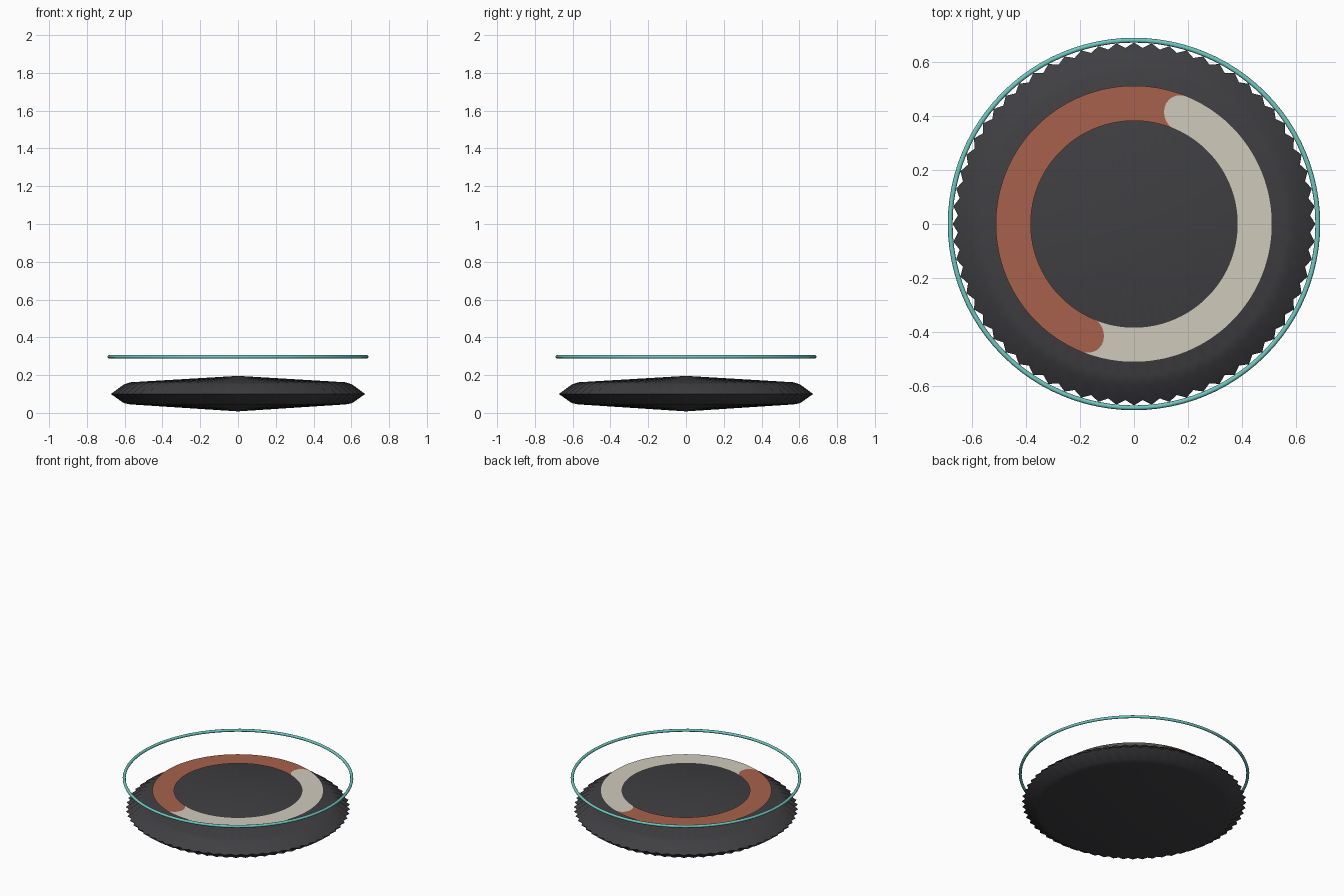
import bpy
import bmesh
from math import sin, cos, pi, sqrt, radians

cube = bpy.data.objects.get("Cube")
if cube:
    bpy.data.objects.remove(cube, do_unlink=True)


def material(name, color):
    mat = bpy.data.materials.new(name)
    mat.use_nodes = True
    mat.diffuse_color = (*color, 1)
    bsdf = mat.node_tree.nodes["Principled BSDF"]
    bsdf.inputs["Base Color"].default_value = (*color, 1)
    bsdf.inputs["Roughness"].default_value = 0.7
    return mat


def finish(bm, name, mat, fix_normals=True):
    if fix_normals:
        bmesh.ops.recalc_face_normals(bm, faces=bm.faces)
    mesh = bpy.data.meshes.new(name)
    bm.to_mesh(mesh)
    bm.free()
    mesh.materials.append(mat)
    obj = bpy.data.objects.new(name, mesh)
    bpy.context.collection.objects.link(obj)
    return obj


def smooth(obj, angle):
    bpy.ops.object.select_all(action='DESELECT')
    obj.select_set(True)
    bpy.context.view_layer.objects.active = obj
    bpy.ops.object.shade_smooth_by_angle(angle=radians(angle))


charcoal = material("charcoal", (0.05, 0.05, 0.056))
rust = material("rust", (0.39, 0.12, 0.072))
cream = material("cream", (0.63, 0.59, 0.50))
teal = material("teal", (0.156, 0.57, 0.52))


# Fluted dish: a shallow double cone whose rim alternates ridge and valley
def fluted_dish(teeth=64):
    bm = bmesh.new()
    profile = [(0.57, 0.162), (0.605, 0.15), (0.673, 0.10), (0.605, 0.052), (0.57, 0.045)]
    steps = teeth * 2
    rings = []
    for r, z in profile:
        ring = []
        for i in range(steps):
            a = 2 * pi * i / steps
            rr = r * (0.972 if i % 2 else 1)
            ring.append(bm.verts.new((rr * cos(a), rr * sin(a), z)))
        rings.append(ring)
    top = bm.verts.new((0, 0, 0.196))
    bottom = bm.verts.new((0, 0, 0.008))
    for i in range(steps):
        j = (i + 1) % steps
        bm.faces.new((top, rings[0][i], rings[0][j]))
        bm.faces.new((bottom, rings[-1][j], rings[-1][i]))
        for upper, lower in zip(rings, rings[1:]):
            bm.faces.new((upper[i], lower[i], lower[j], upper[j]))
    return finish(bm, "fluted_dish", charcoal)


# Half band: a flat arc with one rounded end and one matching hollow end
def half_band(name, start, mat, mid=0.448, half=0.065, z=0.217):
    bm = bmesh.new()
    across, along = 12, 64
    rows = []
    for k in range(across + 1):
        s = -half * cos(pi * k / across)
        bulge = sqrt(max(half * half - s * s, 0)) / mid
        row = []
        for i in range(along + 1):
            a = start + bulge + pi * i / along
            row.append(bm.verts.new(((mid + s) * cos(a), (mid + s) * sin(a), z)))
        rows.append(row)
    for inner, outer in zip(rows, rows[1:]):
        for i in range(along):
            bm.faces.new((inner[i], outer[i], outer[i + 1], inner[i + 1]))
    return finish(bm, name, mat, fix_normals=False)


smooth(fluted_dish(), 40)
half_band("rust_half_band", radians(67), rust)
half_band("cream_half_band", radians(247), cream)

# Thin hoop floating above the dish
bpy.ops.mesh.primitive_torus_add(major_radius=0.682, minor_radius=0.009,
                                 major_segments=96, minor_segments=10,
                                 location=(0, 0, 0.297))
hoop = bpy.context.object
hoop.name = "hoop"
hoop.data.materials.append(teal)
smooth(hoop, 60)
